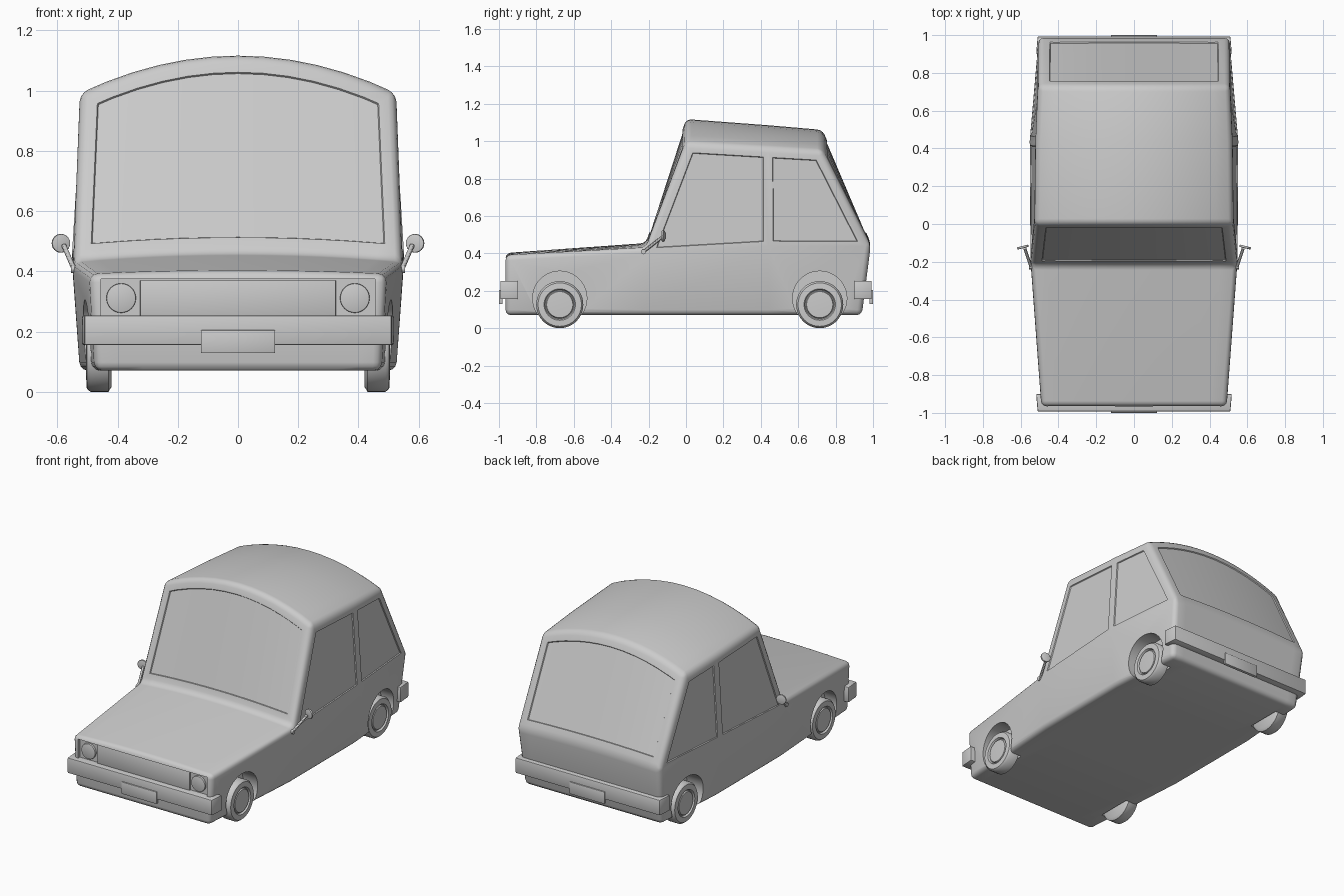
import bpy, bmesh, math
from mathutils import Vector, Matrix

if "Cube" in bpy.data.objects:
    bpy.data.objects.remove(bpy.data.objects["Cube"])


def add_object(name, bm, angle=30):
    bmesh.ops.recalc_face_normals(bm, faces=bm.faces[:])
    mesh = bpy.data.meshes.new(name)
    bm.to_mesh(mesh)
    bm.free()
    obj = bpy.data.objects.new(name, mesh)
    bpy.context.collection.objects.link(obj)
    smooth(obj, angle)
    return obj


def smooth(obj, angle=30):
    bpy.ops.object.select_all(action='DESELECT')
    obj.select_set(True)
    bpy.context.view_layer.objects.active = obj
    bpy.ops.object.shade_smooth_by_angle(angle=math.radians(angle))


def box(name, x, y, z, bevel=0.0, taper=1.0):
    """Box from min/max pairs; taper narrows the end facing away from the car."""
    bm = bmesh.new()
    bmesh.ops.create_cube(bm, size=1)
    for v in bm.verts:
        v.co = Vector([(r[0] + r[1]) / 2 + c * (r[1] - r[0]) for c, r in zip(v.co, (x, y, z))])
        if abs(v.co.y) > min(abs(y[0]), abs(y[1])) + 0.001:
            v.co.x *= taper
    if bevel:
        bmesh.ops.bevel(bm, geom=bm.edges[:], offset=bevel, segments=2, profile=0.5, affect='EDGES')
    return add_object(name, bm)


def cylinder(name, center, radius, depth, axis, segments=40, bevel=0.0):
    bm = bmesh.new()
    rot = Vector((0, 0, 1)).rotation_difference(Vector(axis)).to_matrix().to_4x4()
    bmesh.ops.create_cone(bm, cap_ends=True, segments=segments, radius1=radius, radius2=radius,
                          depth=depth, matrix=Matrix.Translation(center) @ rot)
    if bevel:
        rims = [e for e in bm.edges if e.calc_face_angle(0) > 1]
        bmesh.ops.bevel(bm, geom=rims, offset=bevel, segments=2, profile=0.5, affect='EDGES')
    return add_object(name, bm)


def cut(obj, cutter):
    mod = obj.modifiers.new("cut", 'BOOLEAN')
    mod.operation, mod.solver, mod.object = 'DIFFERENCE', 'EXACT', cutter
    bpy.ops.object.select_all(action='DESELECT')
    bpy.context.view_layer.objects.active = obj
    obj.select_set(True)
    bpy.ops.object.modifier_apply(modifier=mod.name)
    bpy.data.objects.remove(cutter, do_unlink=True)


# Body shell: side outline (y, z), half width and drop of the arch at the edges
outline = [(-0.965, 0.07, 0.475, 0), (-0.965, 0.402, 0.492, 0.012), (-0.215, 0.455, 0.55, 0.025),
           (0.0, 1.118, 0.525, 0.125), (0.44, 1.085, 0.520, 0.118), (0.73, 1.06, 0.508, 0.11),
           (0.988, 0.455, 0.505, 0.012), (0.94, 0.07, 0.485, 0),
           (0.44, 0.07, 0.525, 0), (-0.215, 0.07, 0.525, 0)]
N = 12
bm = bmesh.new()
rows = []
for y, z, hw, drop in outline:
    us = [2 * j / N - 1 for j in range(N + 1)]
    rows.append([bm.verts.new((hw * u, y, z - drop * u * u)) for u in us])
glass = {2: 1, 5: 2}
for i in range(len(rows)):
    a, b = rows[i], rows[(i + 1) % len(rows)]
    for j in range(N):
        f = bm.faces.new((a[j], a[j + 1], b[j + 1], b[j]))
        f.material_index = glass.get(i, 0)
for s in (-1, 1):
    p = [r[0 if s < 0 else N] for r in rows]
    belt = bm.verts.new((s * 0.552, 0.44, 0.44))
    for quad in ((p[0], p[1], p[2], p[9]), (p[9], p[2], belt, p[8]), (p[8], belt, p[6], p[7])):
        bm.faces.new(quad)
    bm.faces.new((p[2], p[3], p[4], belt)).material_index = 4 + s
    bm.faces.new((belt, p[4], p[5], p[6])).material_index = 7 + s
bmesh.ops.recalc_face_normals(bm, faces=bm.faces[:])
sharp = [e for e in bm.edges if e.calc_face_angle(0) > math.radians(24)]
bmesh.ops.bevel(bm, geom=sharp, offset=0.028, offset_type='OFFSET', segments=3, profile=0.5,
                affect='EDGES', material=0)
# Recessed window panes
for idx in (1, 2, 3, 5, 6, 8):
    pane = [f for f in bm.faces if f.material_index == idx]
    margin = 0.032 if idx < 3 else 0.025
    bmesh.ops.inset_region(bm, faces=pane, thickness=margin, use_even_offset=True)
    bmesh.ops.inset_region(bm, faces=pane, thickness=0.003, depth=-0.006, use_even_offset=True)
for f in bm.faces:
    f.material_index = 0
body = add_object("car_body", bm)

# Wheel wells and front recess
AXLES = {"front": -0.675, "rear": 0.715}
for y in AXLES.values():
    for s in (-1, 1):
        cut(body, cylinder("well_cutter", (s * 0.555, y, 0.16), 0.145, 0.29, (1, 0, 0), 48))
cut(body, box("grille_cutter", (-0.455, 0.455), (-1.1, -0.945), (0.245, 0.374)))
smooth(body)

# Wheels: tyre and hub lathed from one profile (x, radius)
tyre = [(0.42, 0.0), (0.42, 0.11), (0.43, 0.126), (0.49, 0.126), (0.502, 0.116), (0.504, 0.084),
        (0.492, 0.078), (0.492, 0.074), (0.501, 0.070), (0.504, 0.0)]
for where, y in AXLES.items():
    for s, side in ((-1, "left"), (1, "right")):
        bm = bmesh.new()
        pts = [bm.verts.new((s * x, y, 0.126 + r)) for x, r in tyre]
        edges = [bm.edges.new(pair) for pair in zip(pts, pts[1:])]
        bmesh.ops.spin(bm, geom=pts + edges, cent=(0, y, 0.126), axis=(1, 0, 0),
                       angle=math.tau, steps=40)
        bmesh.ops.remove_doubles(bm, verts=bm.verts[:], dist=0.0005)
        add_object(f"{where}_{side}_wheel", bm, 40)

# Bumpers and number plates
for where, s in (("front", -1), ("rear", 1)):
    ys = sorted((s * 0.9, s * 0.993))
    box(f"{where}_bumper", (-0.518, 0.518), ys, (0.155, 0.253), 0.006, 0.985)
    box(f"{where}_plate", (-0.123, 0.123), sorted((s * 0.98, s * 1.0)), (0.128, 0.205), 0.003)

# Grille and headlights
box("grille", (-0.325, 0.325), (-0.955, -0.94), (0.25, 0.37), 0.002)
for s, side in ((-1, "left"), (1, "right")):
    cylinder(f"{side}_headlight", (s * 0.388, -0.947, 0.311), 0.049, 0.022, (0, 1, 0), bevel=0.004)

# Door mirrors on slim arms
for s, side in ((-1, "left"), (1, "right")):
    a, b = Vector((s * 0.545, -0.228, 0.408)), Vector((s * 0.578, -0.13, 0.485))
    cylinder(f"{side}_mirror_arm", (a + b) / 2, 0.008, (b - a).length, b - a, 12)
    cylinder(f"{side}_mirror", (s * 0.588, -0.122, 0.493), 0.031, 0.012, (s * 0.25, 1, 0), 24, 0.003)
    cylinder(f"{side}_mirror_base", a, 0.013, 0.02, (s, 0, 0), 12)
